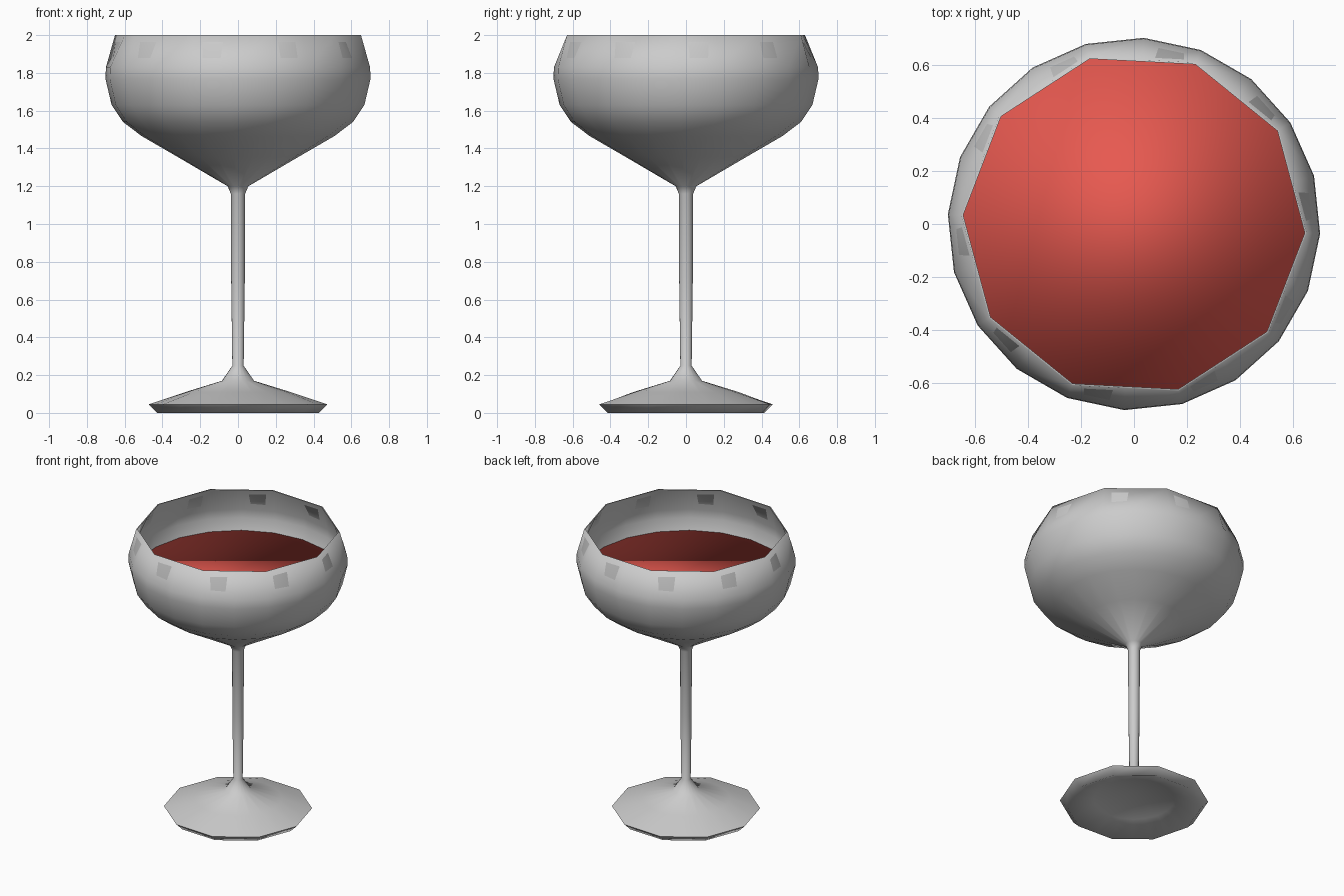
import bpy, bmesh, math

if "Cube" in bpy.data.objects:
    bpy.data.objects.remove(bpy.data.objects["Cube"])

SIDES = 20
TURN = math.radians(-3)


def lathe(name, profile, angle=None):
    """Spin (radius, z, coarse) points; coarse rings read as half as many sides."""
    bm = bmesh.new()
    rings = []
    for r, z, coarse in profile:
        if r == 0:
            rings.append([bm.verts.new((0, 0, z))])
            continue
        ring = []
        for i in range(SIDES):
            a = TURN + 2 * math.pi * i / SIDES
            k = r * math.cos(2 * math.pi / SIDES) if coarse and i % 2 else r
            ring.append(bm.verts.new((k * math.cos(a), k * math.sin(a), z)))
        rings.append(ring)
    for low, high in zip(rings, rings[1:]):
        for i in range(SIDES):
            j = (i + 1) % SIDES
            if len(low) == 1:
                bm.faces.new((low[0], high[j], high[i]))
            elif len(high) == 1:
                bm.faces.new((low[i], low[j], high[0]))
            else:
                bm.faces.new((low[i], low[j], high[j], high[i]))
    if len(rings[-1]) > 1:
        bm.faces.new(rings[-1])
    bmesh.ops.recalc_face_normals(bm, faces=bm.faces)
    mesh = bpy.data.meshes.new(name)
    bm.to_mesh(mesh)
    bm.free()
    obj = bpy.data.objects.new(name, mesh)
    bpy.context.collection.objects.link(obj)
    bpy.ops.object.select_all(action='DESELECT')
    obj.select_set(True)
    bpy.context.view_layer.objects.active = obj
    if angle is None:
        bpy.ops.object.shade_smooth()
    else:
        bpy.ops.object.shade_smooth_by_angle(angle=math.radians(angle))
    return obj


# Glass: hollowed foot, stem, bowl outside, rim, bowl inside
lathe("glass", [
    (0, 0.11, False), (0.26, 0.06, False), (0.43, 0.0, True),
    (0.475, 0.045, True), (0.28, 0.11, False), (0.085, 0.17, False),
    (0.03, 0.25, False), (0.036, 0.7, False), (0.038, 1.16, False),
    (0.055, 1.2, False), (0.32, 1.355, False), (0.51, 1.465, False),
    (0.61, 1.54, False), (0.67, 1.63, False), (0.703, 1.77, False),
    (0.70, 1.83, False), (0.652, 2.0, True),
    (0.645, 2.0, True), (0.69, 1.83, False), (0.692, 1.77, False),
    (0.66, 1.635, False), (0.60, 1.55, False), (0.50, 1.477, False),
    (0.31, 1.367, False), (0.05, 1.215, False), (0, 1.21, False),
], 70)

# Wine: fills the bowl, with a flat top
wine = lathe("wine", [
    (0, 1.216, False), (0.045, 1.221, False), (0.30, 1.37, False),
    (0.495, 1.482, False), (0.593, 1.555, False), (0.652, 1.638, False),
    (0.67, 1.69, False),
])
red = bpy.data.materials.new("wine_red")
red.diffuse_color = (0.8, 0.1, 0.08, 1)
red.use_nodes = True
red.node_tree.nodes["Principled BSDF"].inputs["Base Color"].default_value = red.diffuse_color
wine.data.materials.append(red)
